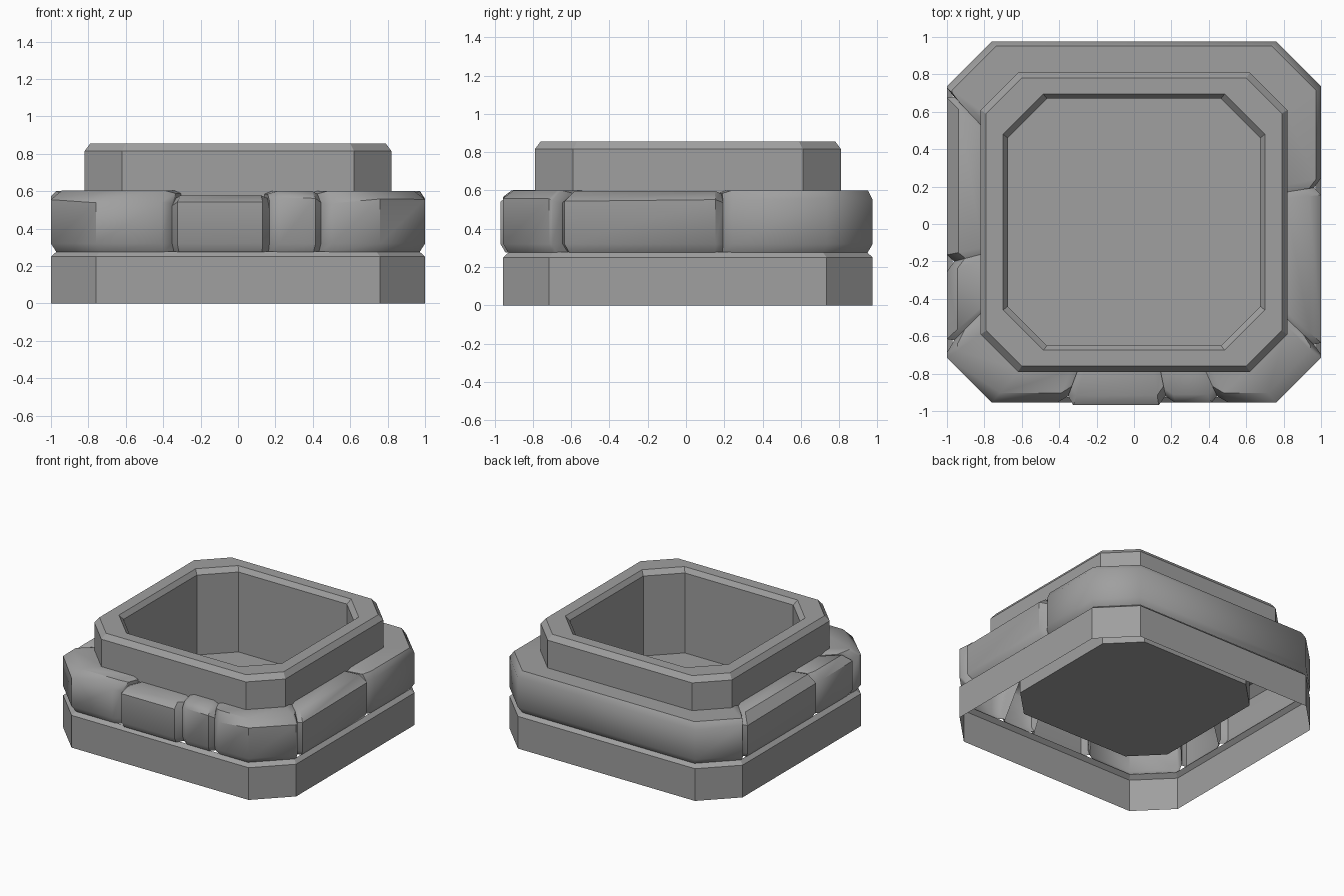
import bpy
import bmesh
import math
import random
from mathutils import Vector

random.seed(4)
CENTRE_Y = 0.01

cube = bpy.data.objects.get("Cube")
if cube:
    bpy.data.objects.remove(cube, do_unlink=True)

stone_grey = bpy.data.materials.new("stone_grey")
stone_grey.use_nodes = True
colour = (0.35, 0.35, 0.35, 1)
stone_grey.diffuse_color = colour
stone_grey.node_tree.nodes["Principled BSDF"].inputs["Base Color"].default_value = colour


def finish(name, bm, smooth=False):
    mesh = bpy.data.meshes.new(name)
    bm.to_mesh(mesh)
    bm.free()
    mesh.materials.append(stone_grey)
    obj = bpy.data.objects.new(name, mesh)
    bpy.context.collection.objects.link(obj)
    if smooth:
        bpy.ops.object.select_all(action="DESELECT")
        obj.select_set(True)
        bpy.context.view_layer.objects.active = obj
        bpy.ops.object.shade_smooth_by_angle(angle=math.radians(40))
    return obj


def octagon(hx, hy, cut):
    """Cut-corner rectangle, counter-clockwise from the right side."""
    pts = [(hx, hy - cut), (hx - cut, hy), (cut - hx, hy), (-hx, hy - cut),
           (-hx, cut - hy), (cut - hx, -hy), (hx - cut, -hy), (hx, cut - hy)]
    return [Vector((x, y + CENTRE_Y)) for x, y in pts]


def octagon_loft(name, levels, floor=False):
    """Skin a stack of octagons: (half x, half y, corner cut, height)."""
    bm = bmesh.new()
    rings = [[bm.verts.new((*p, z)) for p in octagon(hx, hy, cut)]
             for hx, hy, cut, z in levels]
    for low, high in zip(rings, rings[1:]):
        for i in range(8):
            j = (i + 1) % 8
            bm.faces.new((low[i], low[j], high[j], high[i]))
    if floor:
        bm.faces.new(rings[-1])
    return finish(name, bm)


# Plinth band, with a small chamfer under the stones
octagon_loft("base_band", [(1, .965, .24, 0), (1, .965, .24, .25), (.97, .935, .23, .277)])

# Upper rim running over into the deep basin
octagon_loft("rim_and_basin", [
    (.82, .80, .20, .57), (.82, .80, .20, .815), (.79, .77, .19, .855),
    (.70, .685, .215, .855), (.675, .66, .21, .82), (.675, .66, .21, .2)], floor=True)

# Stone course: each station pairs an outer point with an inner point
outer_corners = octagon(1, .965, .24)
inner_corners = octagon(.81, .79, .20)
corner = list(zip(outer_corners, inner_corners))


def seam(ox, oy, ix, iy):
    return Vector((ox, oy)), Vector((ix, iy))


right_mid = seam(1, .2, .81, .17)
right_front = seam(1, -.68, .81, -.5)
left_back = seam(-1, .72, -.81, .52)
left_mid = seam(-1, -.21, -.81, -.16)
left_front = seam(-1, -.66, -.81, -.47)
front_a = seam(-.365, -.955, -.3, -.78)
front_b = seam(.175, -.955, .14, -.78)
front_c = seam(.46, -.955, .38, -.78)


def near(a, b, dist=.045):
    """Station a short way from a towards b."""
    f = min(.5, dist / (b[0] - a[0]).length)
    return a[0].lerp(b[0], f), a[1].lerp(b[1], f)


def stone(name, path, edge, bevel, top, bulge=0):
    """Loft a worn block along its path, pinched at both ends."""
    stations = [path[0], near(path[0], path[1])] + path[1:-1]
    stations += [near(path[-1], path[-2]), path[-1]]
    bm = bmesh.new()
    rows = []
    for k, (out, inn) in enumerate(stations):
        end = k in (0, len(stations) - 1)
        e = edge + random.uniform(-.012, .015)
        pinch, drop = (.2, .015) if end else (-bulge, 0)
        profile = [(pinch + .15, .275), (pinch, .32), (pinch, e - drop),
                   (pinch + bevel, top - drop), (1, top - drop)]
        rows.append([bm.verts.new((*out.lerp(inn, t), z)) for t, z in profile])
    for a, b in zip(rows, rows[1:]):
        for j in range(4):
            bm.faces.new((a[j], b[j], b[j + 1], a[j + 1]))
    bm.faces.new(rows[0])
    bm.faces.new(rows[-1][::-1])
    finish(name, bm, smooth=True)


stone("back_stone", [right_mid, *corner[0:4], left_back], .56, .14, .6)
stone("left_side_stone", [left_back, left_mid], .54, .32, .6)
stone("left_small_stone", [left_mid, left_front], .55, .3, .595)
stone("front_left_corner_stone", [left_front, corner[4], corner[5], front_a], .545, .3, .603)
stone("front_middle_stone", [front_a, front_b], .53, .3, .577, bulge=.08)
stone("front_small_stone", [front_b, front_c], .56, .25, .6)
stone("front_right_corner_stone", [front_c, corner[6], corner[7], right_front], .545, .3, .6)
stone("right_side_stone", [right_front, right_mid], .54, .32, .598)
